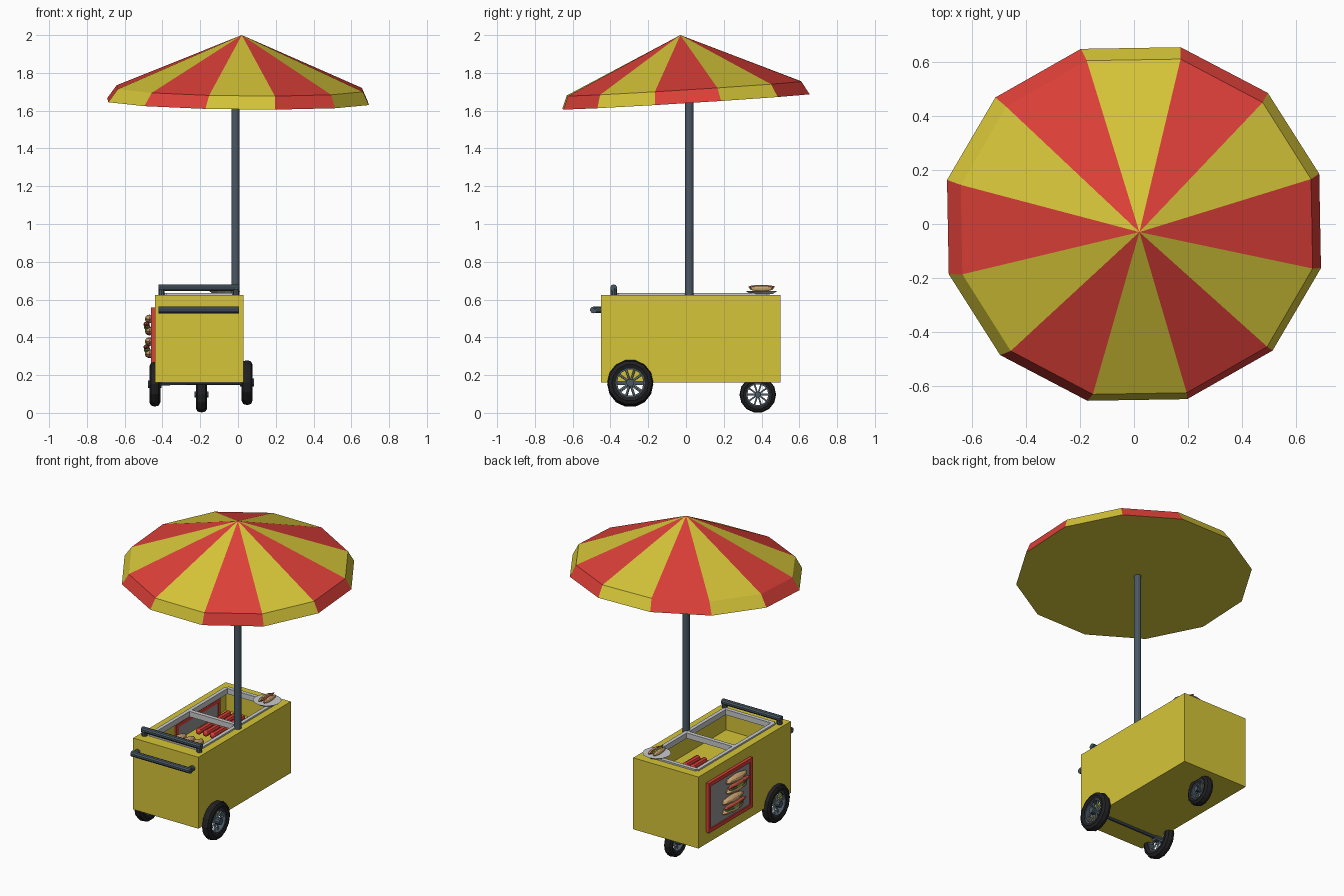
import bpy, bmesh
from math import sin, cos, pi, radians
from mathutils import Vector, Matrix

old = bpy.data.objects.get("Cube")
if old:
    bpy.data.objects.remove(old, do_unlink=True)


def material(name, r, g, b):
    m = bpy.data.materials.new(name)
    m.use_nodes = True
    m.diffuse_color = (r, g, b, 1)
    m.node_tree.nodes["Principled BSDF"].inputs["Base Color"].default_value = (r, g, b, 1)
    return m


YELLOW = material("yellow paint", 0.67, 0.56, 0.04)
RED = material("red", 0.72, 0.05, 0.04)
SLATE = material("slate metal", 0.07, 0.10, 0.13)
BLACK = material("black rubber", 0.015, 0.015, 0.017)
STEEL = material("steel", 0.25, 0.35, 0.42)
PALE = material("pale metal", 0.58, 0.59, 0.60)
BOARD = material("board grey", 0.30, 0.30, 0.30)
BUN = material("bun tan", 0.62, 0.38, 0.17)
GREEN = material("lettuce green", 0.20, 0.38, 0.06)
SAUSAGE = material("sausage brown red", 0.50, 0.09, 0.05)


def finish(name, bm, *mats):
    bmesh.ops.recalc_face_normals(bm, faces=bm.faces)
    me = bpy.data.meshes.new(name)
    bm.to_mesh(me)
    bm.free()
    ob = bpy.data.objects.new(name, me)
    bpy.context.collection.objects.link(ob)
    for m in mats:
        me.materials.append(m)
    return ob


def box(name, lo, hi, mat):
    lo, hi = Vector(lo), Vector(hi)
    bm = bmesh.new()
    bmesh.ops.create_cube(bm, size=1)
    for v in bm.verts:
        v.co = (lo + hi) / 2 + v.co * (hi - lo)
    return finish(name, bm, mat)


def rod(name, a, b, r, mat, n=10):
    a, b = Vector(a), Vector(b)
    d = b - a
    bm = bmesh.new()
    bmesh.ops.create_cone(bm, cap_ends=True, segments=n, radius1=r, radius2=r, depth=d.length)
    bm.transform(Matrix.Translation((a + b) / 2) @ d.to_track_quat('Z', 'Y').to_matrix().to_4x4())
    return finish(name, bm, mat)


def blob(name, c, size, mat):
    bm = bmesh.new()
    bmesh.ops.create_uvsphere(bm, u_segments=10, v_segments=6, radius=1)
    for v in bm.verts:
        v.co = Vector(c) + v.co * Vector(size)
    return finish(name, bm, mat)


def loft(bm, rings, closed=False):
    rows = [[bm.verts.new(p) for p in ring] for ring in rings]
    n = len(rows[0])
    pairs = list(zip(rows, rows[1:])) + ([(rows[-1], rows[0])] if closed else [])
    for a, b in pairs:
        for i in range(n):
            bm.faces.new((a[i], a[(i + 1) % n], b[(i + 1) % n], b[i]))
    return rows


# Cart body: one shell with a rim and a shallow tray
def rect(x0, x1, y0, y1, z):
    return [(x0, y0, z), (x1, y0, z), (x1, y1, z), (x0, y1, z)]


outer = (-0.44, 0.03, -0.45, 0.50)
opening = (-0.38, -0.03, -0.36, 0.43)
inner = (-0.43, 0.02, -0.44, 0.49)
bm = bmesh.new()
rows = loft(bm, [rect(*outer, 0.16), rect(*outer, 0.625), rect(*opening, 0.625),
                 rect(*opening, 0.61), rect(*inner, 0.61), rect(*inner, 0.45)])
bm.faces.new(rows[0])
bm.faces.new(rows[-1])
finish("cart_body", bm, YELLOW)

# Pale frames round the two openings
x0, x1, y0, y1 = opening
for i, y in enumerate((y0, 0.04, y1)):
    box(f"frame_cross_{i}", (x0, y - 0.013, 0.60), (x1, y + 0.013, 0.635), PALE)
for i, x in enumerate((x0, x1)):
    box(f"frame_long_{i}", (x - 0.012, y0, 0.60), (x + 0.012, y1, 0.635), PALE)

# Canopy: striped sloping panels, striped lip, flat underside
N = 12


def ring(cx, cy, rx, ry, z, tilt):
    pts = []
    for k in range(N):
        a = radians(16 + 30 * k)
        x, y = cx + rx * cos(a), cy + ry * sin(a)
        pts.append((x, y, z + tilt * y - 0.012 * x))
    return pts


bm = bmesh.new()
low, up = loft(bm, [ring(0, 0, 0.714, 0.675, 1.648, 0.062),
                    ring(0.01, -0.01, 0.672, 0.64, 1.718, 0.062)])
apex = bm.verts.new((0.02, -0.03, 2.0))
for k in range(N):
    bm.faces.new((up[k], up[(k + 1) % N], apex))
bm.faces.ensure_lookup_table()
for i, f in enumerate(bm.faces):
    f.material_index = i % 2
bm.faces.new(low).material_index = 0
finish("canopy", bm, YELLOW, RED)
rod("canopy_pole", (-0.013, 0.017, 0.60), (-0.013, 0.017, 1.67), 0.022, SLATE, 12)

# Push handle on the front and rail on the top
for name, y, z, foot in (("push_handle", -0.49, 0.545, (0, 0.05, 0)),
                         ("top_rail", -0.383, 0.662, (0, 0, -0.045))):
    rod(name, (-0.42, y, z), (0.005, y, z), 0.018, SLATE)
    for i, x in enumerate((-0.405, -0.01)):
        p = Vector((x, y, z))
        rod(f"{name}_foot_{i}", p, p + Vector(foot), 0.017, SLATE)


# Wheels: turned tyre and rim, spokes and hub
def turned(name, c, profile, mat, n=14):
    bm = bmesh.new()
    rings = [[(c[0] + x, c[1] + r * cos(2 * pi * k / n), c[2] + r * sin(2 * pi * k / n))
              for k in range(n)] for x, r in profile]
    loft(bm, rings, closed=True)
    return finish(name, bm, mat)


def wheel(name, c, R):
    c = Vector(c)
    w, q = 0.029, R * 0.64
    turned(name + "_tyre", c, [(-w * 0.8, q), (-w, R * 0.8), (-w * 0.7, R * 0.95), (0, R),
                               (w * 0.7, R * 0.95), (w, R * 0.8), (w * 0.8, q)], BLACK)
    turned(name + "_rim", c, [(-w * 0.7, q * 0.9), (-w * 0.7, q * 1.02),
                              (w * 0.7, q * 1.02), (w * 0.7, q * 0.9)], SLATE)
    for k in range(10):
        a = 2 * pi * k / 10
        rod(f"{name}_spoke_{k}", c, c + Vector((0, cos(a), sin(a))) * q * 0.95, R * 0.045, STEEL, 6)
    hub = Vector((w * 1.25, 0, 0))
    rod(name + "_hub", c - hub, c + hub, R * 0.17, SLATE)


wheel("left_wheel", (0.048, -0.295, 0.16), 0.122)
wheel("right_wheel", (-0.44, -0.295, 0.152), 0.122)
wheel("back_wheel", (-0.193, 0.38, 0.097), 0.097)
rod("front_axle", (-0.44, -0.295, 0.158), (0.048, -0.295, 0.16), 0.012, SLATE)


# Filled rolls: two bun halves, sausage and lettuce, lying along y
def filled_roll(name, c, s, side):
    c = Vector(c)
    u = Vector((-1, 0, 0)) if side else Vector((0, 0, 1))
    v = Vector((0, 0, 1)) if side else Vector((1, 0, 0))

    def piece(part, du, dv, ru, rv, ly, mat):
        size = [abs(u[i]) * ru * s + abs(v[i]) * rv * s for i in range(3)]
        size[1] = ly * s
        blob(f"{name}_{part}", c + (u * du + v * dv) * s, size, mat)

    piece("bun_a", 0.15, 0.28, 0.22, 0.2, 0.95, BUN)
    piece("bun_b", 0.15, -0.28, 0.22, 0.2, 0.95, BUN)
    piece("lettuce", 0.25, -0.1, 0.16, 0.14, 0.85, GREEN)
    piece("sausage", 0.28, 0.03, 0.15, 0.13, 1.05, SAUSAGE)


# Sign set through the side wall
box("sign_board", (-0.452, -0.02, 0.25), (-0.424, 0.41, 0.55), BOARD)
for i, z in enumerate((0.245, 0.545)):
    box(f"sign_border_level_{i}", (-0.46, -0.03, z - 0.012), (-0.42, 0.42, z + 0.012), RED)
for i, y in enumerate((-0.02, 0.41)):
    box(f"sign_border_upright_{i}", (-0.46, y - 0.012, 0.24), (-0.42, y + 0.012, 0.555), RED)
filled_roll("sign_roll_upper", (-0.452, 0.15, 0.465), 0.115, True)
filled_roll("sign_roll_lower", (-0.452, 0.19, 0.345), 0.115, True)

# Plate with a roll on the back corner
bm = bmesh.new()
bmesh.ops.create_cone(bm, cap_ends=True, segments=12, radius1=0.06, radius2=0.085, depth=0.016,
                      matrix=Matrix.Translation((-0.07, 0.40, 0.638)))
finish("plate", bm, PALE)
filled_roll("plate_roll", (-0.07, 0.40, 0.648), 0.068, False)

# Sausages in the back tray, buns in the front tray
for row, y in enumerate((0.13, 0.31)):
    for k in range(5):
        x = -0.33 + 0.05 * k
        rod(f"sausage_{row}_{k}", (x, y - 0.06, 0.5), (x, y + 0.06, 0.5), 0.019, RED, 8)
        for e in (-0.06, 0.06):
            blob(f"sausage_end_{row}_{k}", (x, y + e, 0.5), (0.019, 0.019, 0.019), RED)
for k in range(3):
    blob(f"loose_bun_{k}", (-0.39 + 0.062 * k, -0.06, 0.475), (0.028, 0.085, 0.03), BUN)
